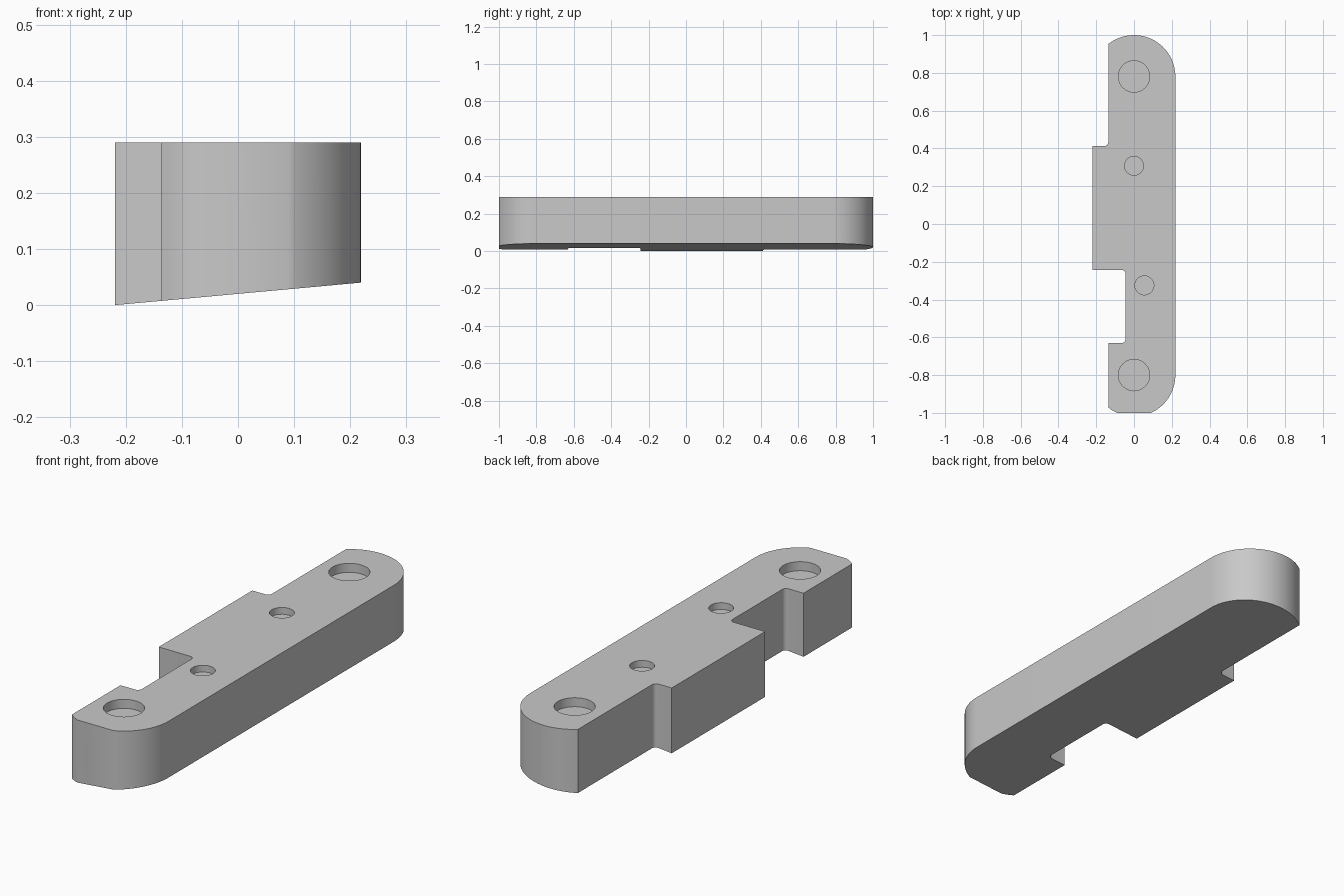
import bpy, bmesh
from math import cos, pi, radians, asin, acos, sin

if "Cube" in bpy.data.objects:
    bpy.data.objects.remove(bpy.data.objects["Cube"], do_unlink=True)

TOP = 0.29
HALF_W = 0.219      # half width, also the end rounding radius
SIDE = -0.136       # flat left side of the bar
NOTCH = -0.045      # bottom of the side notch
FRONT_C, BACK_C = -0.80, 0.781
FILLET = 0.02

grey = bpy.data.materials.new("plain grey")
grey.use_nodes = True
colour = (0.584, 0.584, 0.584, 1)
grey.diffuse_color = colour
grey.node_tree.nodes["Principled BSDF"].inputs["Base Color"].default_value = colour


def arc(cx, cy, r, a0, a1, n):
    return [(cx + r * cos(a0 + (a1 - a0) * i / n),
             cy + r * sin(a0 + (a1 - a0) * i / n)) for i in range(n + 1)]


def add_prism(bm, outline, bottom_at, top):
    """Closed prism over an outline, with the underside height given by x."""
    low = [bm.verts.new((x, y, bottom_at(x))) for x, y in outline]
    high = [bm.verts.new((x, y, top)) for x, y in outline]
    bm.faces.new(low[::-1])
    bm.faces.new(high)
    for i in range(len(low)):
        j = (i + 1) % len(low)
        bm.faces.new((low[i], low[j], high[j], high[i]))


def make_object(name, bm):
    mesh = bpy.data.meshes.new(name)
    bm.to_mesh(mesh)
    bm.free()
    mesh.materials.append(grey)
    obj = bpy.data.objects.new(name, mesh)
    bpy.context.collection.objects.link(obj)
    return obj


# Outline, counter-clockwise from the flat front end
flat = asin((1 + FRONT_C) / HALF_W)
side = acos(SIDE / HALF_W)
f = FILLET
outline = arc(0, FRONT_C, HALF_W, -flat, 0, 16)
outline += arc(0, BACK_C, HALF_W, 0, side, 28)
outline += arc(SIDE - f, 0.413 + f, f, 0, -pi / 2, 6)
outline += [(-HALF_W, 0.413), (-HALF_W, -0.243)]
outline += arc(NOTCH - f, -0.243 - f, f, pi / 2, 0, 6)
outline += arc(NOTCH - f, -0.63 + f, f, 0, -pi / 2, 6)
outline += [(SIDE, -0.63)]
outline += arc(0, FRONT_C, HALF_W, -side, flat - pi, 5)

# Bar with a flat top and a sloping underside
bm = bmesh.new()
add_prism(bm, outline, lambda x: 0.02 * (x / HALF_W + 1), TOP)
bar = make_object("bar", bm)

# Shallow round sockets sunk into the top
bm = bmesh.new()
for x, y, r, depth in [(0, BACK_C, 0.083, 0.04), (0, FRONT_C, 0.083, 0.04),
                       (0, 0.308, 0.05, 0.03), (0.055, -0.325, 0.05, 0.03)]:
    circle = arc(x, y, r, 0, 2 * pi, 48)[:-1]
    add_prism(bm, circle, lambda px: TOP - depth, TOP + 0.1)
cutter = make_object("socket_cutter", bm)
cutter.hide_render = True

bpy.ops.object.select_all(action="DESELECT")
bpy.context.view_layer.objects.active = bar
bar.select_set(True)
cut = bar.modifiers.new("sockets", "BOOLEAN")
cut.object = cutter
cut.solver = "EXACT"
bpy.ops.object.modifier_apply(modifier=cut.name)
bpy.data.objects.remove(cutter, do_unlink=True)
bpy.ops.object.shade_smooth_by_angle(angle=radians(30))
